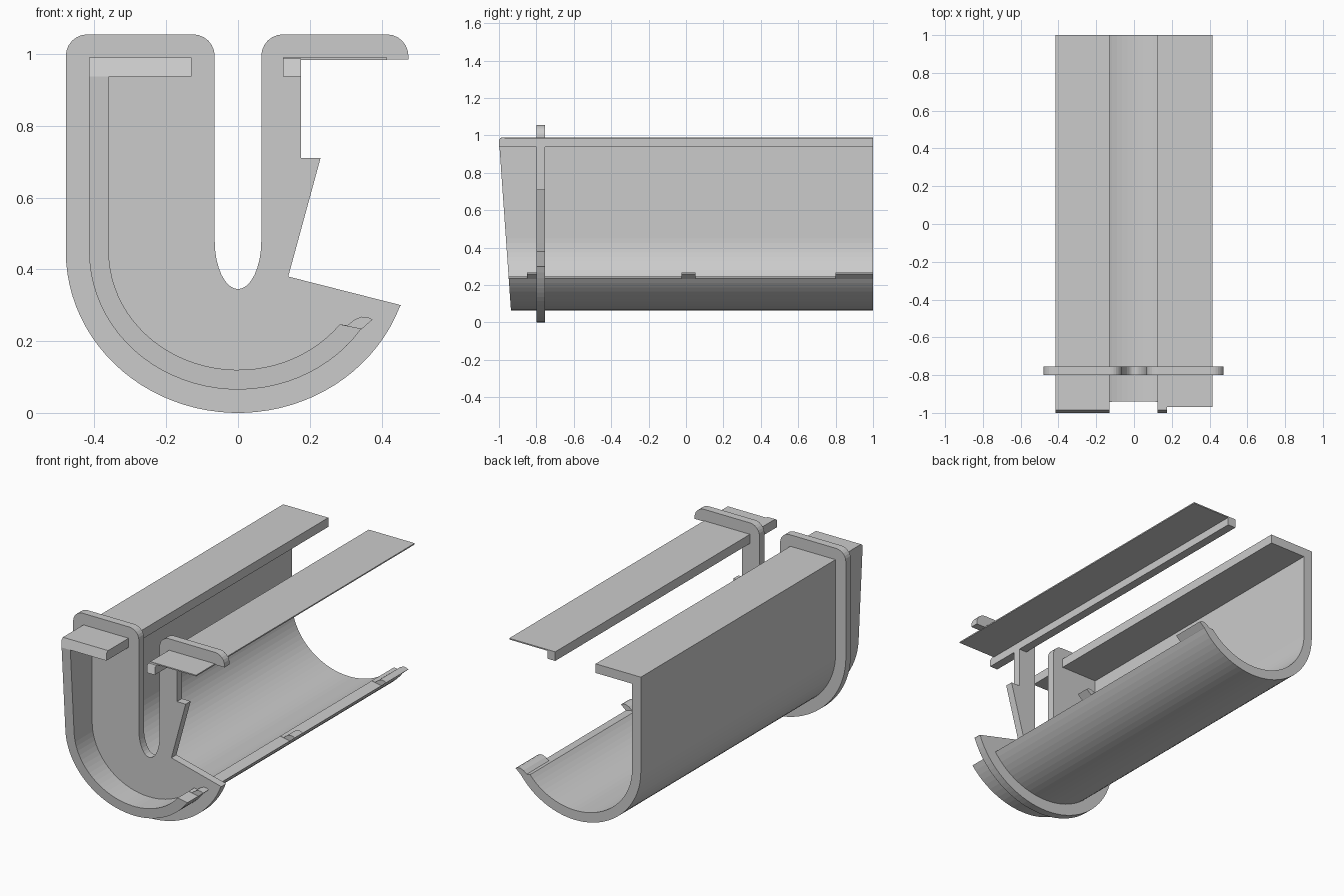
import bpy, bmesh
from math import sin, cos, radians

cube = bpy.data.objects.get("Cube")
if cube:
    bpy.data.objects.remove(cube, do_unlink=True)

grey = bpy.data.materials.new("light grey plastic")
grey.use_nodes = True
colour = (0.6, 0.6, 0.6, 1)
grey.diffuse_color = colour
grey.node_tree.nodes["Principled BSDF"].inputs["Base Color"].default_value = colour


def arc(cx, cz, rx, rz, start, end, steps):
    """Points (x, z) along an elliptical arc, angles in degrees."""
    angles = [radians(start + (end - start) * i / steps) for i in range(steps + 1)]
    return [(cx + rx * cos(a), cz + rz * sin(a)) for a in angles]


def extrude(name, profile, front, back):
    """Extrude an x-z profile along y; front may be a function of z."""
    start = front if callable(front) else lambda z: front
    bm = bmesh.new()
    near = [bm.verts.new((x, start(z), z)) for x, z in profile]
    far = [bm.verts.new((x, back, z)) for x, z in profile]
    bm.faces.new(near)
    bm.faces.new(far)
    for i in range(len(near)):
        j = (i + 1) % len(near)
        bm.faces.new((near[i], near[j], far[j], far[i]))
    bmesh.ops.recalc_face_normals(bm, faces=bm.faces)
    mesh = bpy.data.meshes.new(name)
    bm.to_mesh(mesh)
    bm.free()
    mesh.materials.append(grey)
    obj = bpy.data.objects.new(name, mesh)
    bpy.context.collection.objects.link(obj)
    return obj


def slanted(z):
    return -1 + 0.07 * max(0, 0.98 - z)


# Gutter trough: tall wall and curved floor ending in a low lip
outer = arc(0, 0.45, 0.415, 0.385, 180, 326, 32)
inner = arc(0, 0.45, 0.36, 0.33, 322, 180, 32)
extrude("gutter_trough", [(-0.415, 0.94)] + outer + inner + [(-0.36, 0.94)],
        slanted, 1)

# Inward top flange with a softened front edge
extrude("wall_flange", [(-0.415, 0.938), (-0.13, 0.938), (-0.13, 0.978),
                        (-0.13, 0.99), (-0.415, 0.99), (-0.415, 0.978)],
        lambda z: -0.985 if z > 0.98 else -1, 1)

# Raised tabs along the lip
tab = [(0.284, 0.247), (0.305, 0.244), (0.325, 0.26), (0.345, 0.268),
       (0.362, 0.267), (0.375, 0.26), (0.344, 0.233), (0.30, 0.21)]
for place, y0, y1 in (("front", -0.85, -0.79), ("middle", -0.025, 0.05), ("back", 0.8, 1)):
    extrude(place + "_lip_tab", tab, y0, y1)

# Thin free top plate with its stiffening rib
extrude("top_plate", [(0.125, 0.983), (0.415, 0.983), (0.415, 0.99), (0.125, 0.99)],
        -0.97, 1)
extrude("plate_rib", [(0.125, 0.938), (0.175, 0.938), (0.175, 0.978),
                      (0.175, 0.988), (0.125, 0.988), (0.125, 0.978)],
        lambda z: -0.985 if z > 0.98 else -1, 1)

# Hooked bracket around the gutter
bracket = arc(0, 0.45, 0.48, 0.45, 180, 340, 40)
bracket += [(0.455, 0.30), (0.14, 0.38), (0.23, 0.71), (0.175, 0.71),
            (0.175, 0.985), (0.475, 0.985)]
bracket += arc(0.415, 0.995, 0.06, 0.06, 0, 90, 6)
bracket += arc(0.125, 0.995, 0.06, 0.06, 90, 180, 6)
bracket += arc(0, 0.48, 0.065, 0.135, 0, -180, 16)
bracket += arc(-0.125, 0.995, 0.06, 0.06, 0, 90, 6)
bracket += arc(-0.42, 0.995, 0.06, 0.06, 90, 180, 6)
extrude("hook_bracket", bracket, -0.80, -0.755)
